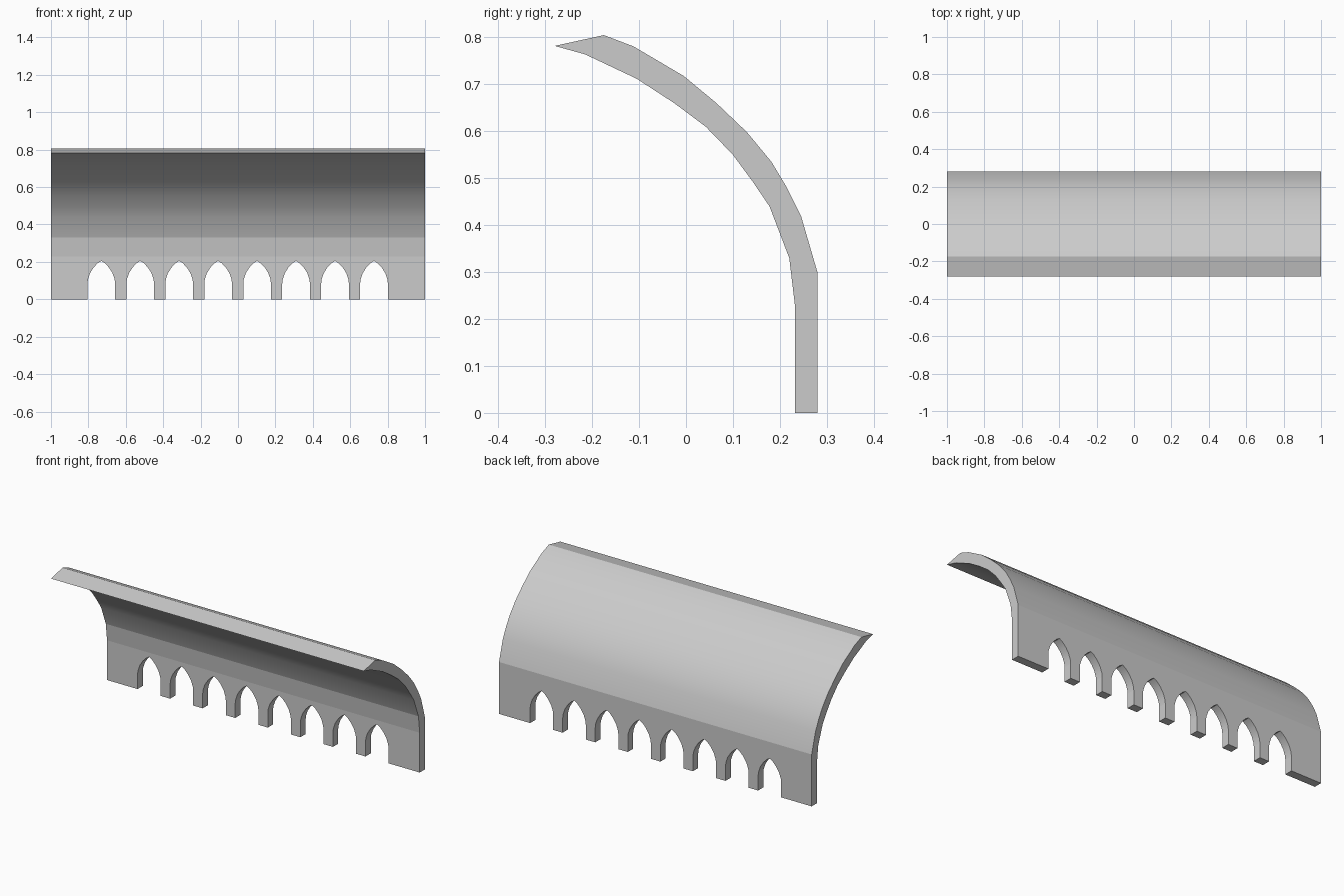
import bpy
import bmesh
from mathutils import Vector

cube = bpy.data.objects.get("Cube")
if cube:
    bpy.data.objects.remove(cube, do_unlink=True)

stone = bpy.data.materials.new("pale_grey")
stone.use_nodes = True
colour = (0.6, 0.6, 0.6, 1)
stone.diffuse_color = colour
stone.node_tree.nodes["Principled BSDF"].inputs["Base Color"].default_value = colour


def prism(name, outline, shift, is_smooth):
    """Extrude a closed outline; is_smooth(face) picks the rounded faces."""
    bm = bmesh.new()
    base = bm.faces.new([bm.verts.new(p) for p in outline])
    new = bmesh.ops.extrude_face_region(bm, geom=[base], use_keep_orig=True)["geom"]
    moved = [g for g in new if isinstance(g, bmesh.types.BMVert)]
    bmesh.ops.translate(bm, vec=shift, verts=moved)
    bmesh.ops.recalc_face_normals(bm, faces=bm.faces)
    for face in bm.faces:
        face.smooth = is_smooth(face)
    mesh = bpy.data.meshes.new(name)
    bm.to_mesh(mesh)
    bm.free()
    mesh.materials.append(stone)
    obj = bpy.data.objects.new(name, mesh)
    bpy.context.collection.objects.link(obj)
    return obj


# Curved shell: inner side going up, then outer side coming down
inner = [(.232, 0), (.232, .23), (.22, .33), (.178, .44), (.142, .493), (.1, .55),
         (.042, .61), (-.025, .66), (-.105, .712), (-.215, .764), (-.28, .782)]
outer = [(-.175, .805), (-.112, .781), (-.005, .718), (.065, .66), (.13, .598),
         (.182, .535), (.215, .48), (.245, .42), (.28, .3), (.28, 0)]


def on_curve(face):
    centre = face.calc_center_median()
    lip = centre.y < -.2 and face.normal.z > 0
    return centre.z > .3 and abs(face.normal.x) < .5 and not lip


shell = prism("curved_wall", [(-1, y, z) for y, z in inner + outer],
              Vector((2, 0, 0)), on_curve)

# Row of pointed arch openings along the foot
side = [(.074, -.1), (.074, .085), (.071, .108), (.06, .14), (.041, .17), (.019, .193)]
arch = side + [(0, .205)] + [(-x, z) for x, z in reversed(side)]


def on_arch(face):
    return abs(face.normal.y) < .5 and face.calc_center_median().z > .08


for i in range(8):
    x0 = -.731 + i * .2083
    cutter = prism("arch_cutter", [(x0 + x, .1, z) for x, z in arch],
                   Vector((0, .3, 0)), on_arch)
    cutter.hide_render = True
    cut = shell.modifiers.new("arch", 'BOOLEAN')
    cut.operation = 'DIFFERENCE'
    cut.solver = 'EXACT'
    cut.object = cutter
    bpy.context.view_layer.objects.active = shell
    bpy.ops.object.modifier_apply(modifier=cut.name)
    bpy.data.objects.remove(cutter, do_unlink=True)

# Keep the apex of each arch crisp while its flanks stay rounded
bpy.ops.object.select_all(action='DESELECT')
shell.select_set(True)
for edge in shell.data.edges:
    a, b = (shell.data.vertices[v].co for v in edge.vertices)
    if abs(a.z - .205) < .002 and abs(b.z - .205) < .002:
        edge.use_edge_sharp = True
